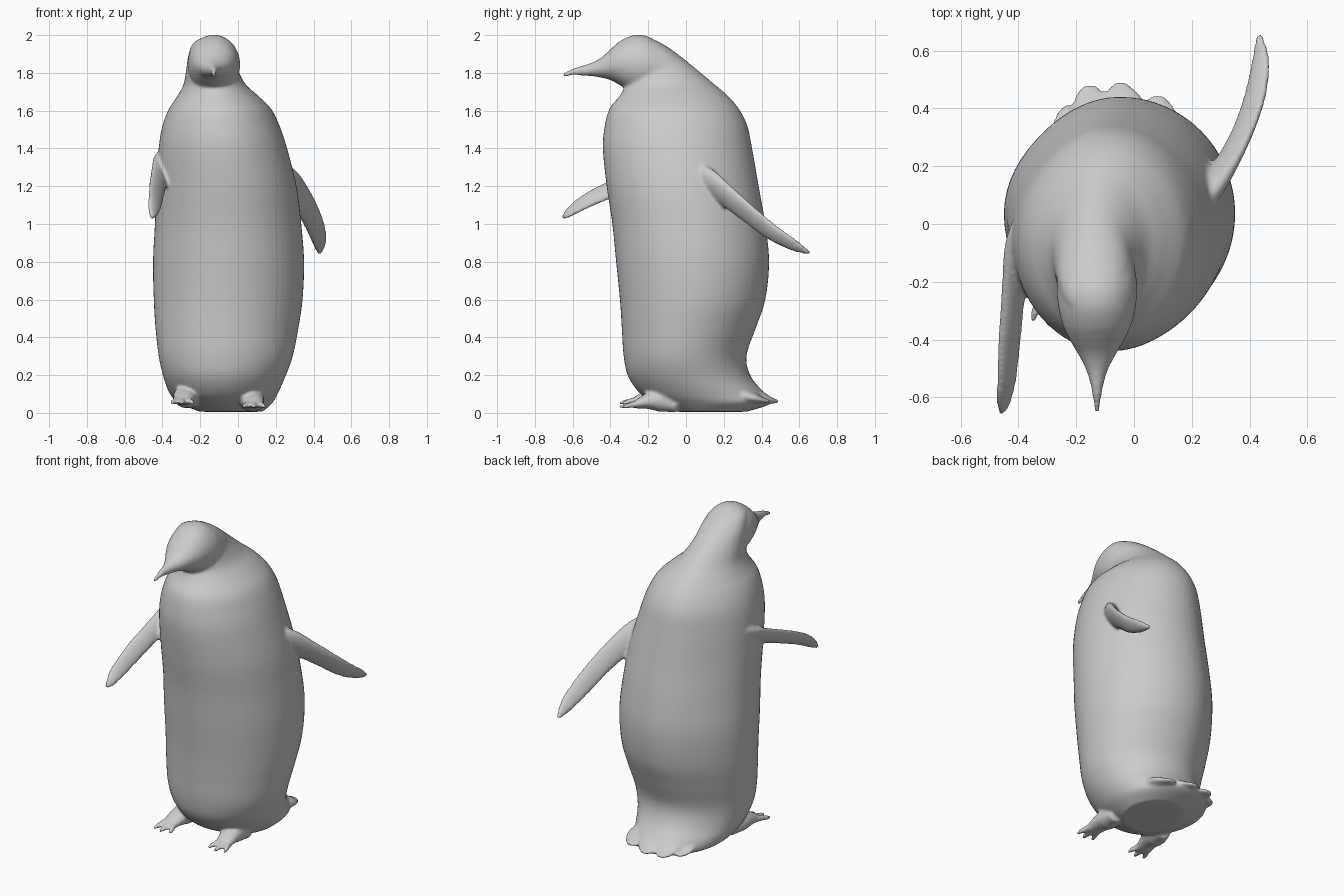
import bpy, bmesh, math
from mathutils import Vector

parts = []


def spline(keys, steps):
    """Catmull-Rom interpolation of equal-length number rows."""
    out = []
    for i in range(len(keys) - 1):
        p = [keys[max(0, min(len(keys) - 1, i + k))] for k in (-1, 0, 1, 2)]
        for s in range(steps):
            t = s / steps
            out.append([0.5 * (2 * b + (c - a) * t + (2 * a - 5 * b + 4 * c - d) * t * t
                               + (3 * b - a - 3 * c + d) * t ** 3) for a, b, c, d in zip(*p)])
    return out + [list(keys[-1])]


def loft(name, rings, segs=48, trim=0.0):
    """Skin a closed tube through rings (centre, half axis u, half axis v); trim flattens the -u+v quarter."""
    bm = bmesh.new()
    loops = []
    for c, u, v in rings:
        loop = []
        for k in range(segs):
            a = 2 * math.pi * k / segs
            ca, sa = math.cos(a), math.sin(a)
            f = 1 - trim * (2 * ca * sa) ** 2 if ca < 0 < sa else 1
            loop.append(bm.verts.new(c + (u * ca + v * sa) * f))
        loops.append(loop)
    for l0, l1 in zip(loops, loops[1:]):
        for k in range(segs):
            n = (k + 1) % segs
            bm.faces.new((l0[k], l0[n], l1[n], l1[k]))
    bm.faces.new(loops[0][::-1])
    bm.faces.new(loops[-1])
    bmesh.ops.recalc_face_normals(bm, faces=bm.faces)
    me = bpy.data.meshes.new(name)
    bm.to_mesh(me)
    bm.free()
    ob = bpy.data.objects.new(name, me)
    bpy.context.collection.objects.link(ob)
    parts.append(ob)
    return ob


def blade(name, keys, wide, steps=6, segs=24):
    """Flattened limb along a path of (x, y, z, half width, half thickness)."""
    rows = spline(keys, steps)
    rings = []
    for i, r in enumerate(rows):
        t = Vector(rows[min(i + 1, len(rows) - 1)][:3]) - Vector(rows[max(i - 1, 0)][:3])
        t.normalize()
        w = Vector(wide)
        w = (w - t * w.dot(t)).normalized()
        rings.append((Vector(r[:3]), w * r[3], t.cross(w) * r[4]))
    return loft(name, rings, segs)


# Body: z, left x, right x, front y, back y
body = [(0.006, -0.20, 0.13, -0.06, 0.32), (0.05, -0.31, 0.18, -0.16, 0.45),
        (0.10, -0.36, 0.21, -0.24, 0.42), (0.19, -0.395, 0.25, -0.305, 0.345),
        (0.30, -0.42, 0.29, -0.33, 0.32), (0.45, -0.437, 0.32, -0.34, 0.37),
        (0.60, -0.446, 0.342, -0.35, 0.42), (0.80, -0.45, 0.35, -0.37, 0.44),
        (1.00, -0.44, 0.335, -0.39, 0.42), (1.20, -0.432, 0.31, -0.42, 0.385),
        (1.40, -0.42, 0.26, -0.44, 0.35), (1.52, -0.40, 0.22, -0.43, 0.325),
        (1.61, -0.365, 0.175, -0.405, 0.28), (1.68, -0.32, 0.105, -0.35, 0.22),
        (1.74, -0.288, 0.04, -0.325, 0.15), (1.82, -0.274, 0.00, -0.34, 0.055),
        (1.90, -0.262, -0.012, -0.34, -0.045), (1.96, -0.235, -0.04, -0.33, -0.135),
        (1.99, -0.18, -0.09, -0.30, -0.21)]
loft("body", [(Vector(((l + r) / 2, (f + b) / 2, z)), Vector(((r - l) / 2, 0, 0)),
               Vector((0, (b - f) / 2, 0))) for z, l, r, f, b in spline(body, 5)], 64, 0.04)

# Head and hooked beak: y, low z, high z, half width
head = [(-0.652, 1.776, 1.797, 0.01), (-0.60, 1.788, 1.823, 0.015), (-0.55, 1.785, 1.838, 0.024),
        (-0.50, 1.783, 1.853, 0.04), (-0.45, 1.775, 1.88, 0.066), (-0.40, 1.762, 1.925, 0.095),
        (-0.35, 1.735, 1.967, 0.118), (-0.28, 1.70, 1.999, 0.135), (-0.20, 1.69, 1.992, 0.138),
        (-0.10, 1.71, 1.93, 0.12)]
loft("head", [(Vector((-0.128, y, (a + b) / 2)), Vector((w, 0, 0)), Vector((0, 0, (b - a) / 2)))
              for y, a, b, w in spline(head, 6)])

# Flippers: the left one swings forward, the right one backward
blade("left_flipper", [(-0.34, 0.06, 1.35, 0.07, 0.04), (-0.395, -0.06, 1.315, 0.068, 0.033),
                       (-0.415, -0.22, 1.255, 0.06, 0.026), (-0.43, -0.40, 1.182, 0.056, 0.022),
                       (-0.44, -0.54, 1.115, 0.048, 0.018), (-0.45, -0.62, 1.06, 0.032, 0.014),
                       (-0.457, -0.655, 1.03, 0.01, 0.008)], (-0.6, 0, 0.8))
blade("right_flipper", [(0.20, 0.05, 1.26, 0.08, 0.05), (0.265, 0.13, 1.215, 0.08, 0.042),
                        (0.325, 0.22, 1.145, 0.07, 0.03), (0.38, 0.33, 1.055, 0.063, 0.023),
                        (0.42, 0.45, 0.96, 0.056, 0.021), (0.437, 0.57, 0.888, 0.04, 0.017),
                        (0.432, 0.655, 0.845, 0.012, 0.009)], (0.62, 0.35, 0.55))

# Tail fan of flat feathers
for tip_x, tip_y in ((-0.22, 0.41), (-0.15, 0.48), (-0.045, 0.49), (0.08, 0.445)):
    blade("tail_feather", [(tip_x * 0.6 - 0.03, 0.18, 0.11, 0.10, 0.06),
                           (tip_x * 0.9, tip_y - 0.12, 0.085, 0.09, 0.04),
                           (tip_x, tip_y - 0.04, 0.066, 0.06, 0.016),
                           (tip_x, tip_y, 0.06, 0.02, 0.01)], (1, 0, 0), 4, 20)

# Feet with three clawed toes each
for side, x, z, lean in (("left", -0.275, 0.05, -0.02), ("right", 0.075, 0.03, 0.01)):
    blade(side + "_foot", [(x + 0.02, -0.04, z, 0.04, 0.03), (x, -0.13, z + 0.035, 0.065, 0.06),
                           (x + lean / 2, -0.21, z + 0.03, 0.058, 0.04),
                           (x + lean, -0.275, z + 0.01, 0.05, 0.018)], (1, 0, 0), 4, 20)
    for k in (-1, 0, 1):
        tx = x + lean + k * 0.04
        blade(side + "_toe", [(tx - k * 0.015, -0.22, z + 0.025, 0.02, 0.022),
                              (tx, -0.29, z + 0.012, 0.018, 0.016),
                              (tx + k * 0.012, -0.33 + abs(k) * 0.015, z + 0.006, 0.014, 0.013),
                              (tx + k * 0.015, -0.355 + abs(k) * 0.015, z, 0.008, 0.008)],
              (1, 0, 0), 4, 12)

# Fuse the parts into one smooth skin
bpy.ops.object.select_all(action='DESELECT')
for ob in parts:
    ob.select_set(True)
bpy.context.view_layer.objects.active = parts[0]
bpy.ops.object.join()
bird = bpy.context.view_layer.objects.active
bird.name = "penguin_body"
fuse = bird.modifiers.new("fuse", 'REMESH')
fuse.mode = 'VOXEL'
fuse.voxel_size = 0.0095
fuse.use_smooth_shade = True
soften = bird.modifiers.new("soften", 'SMOOTH')
soften.factor = 0.5
soften.iterations = 6
